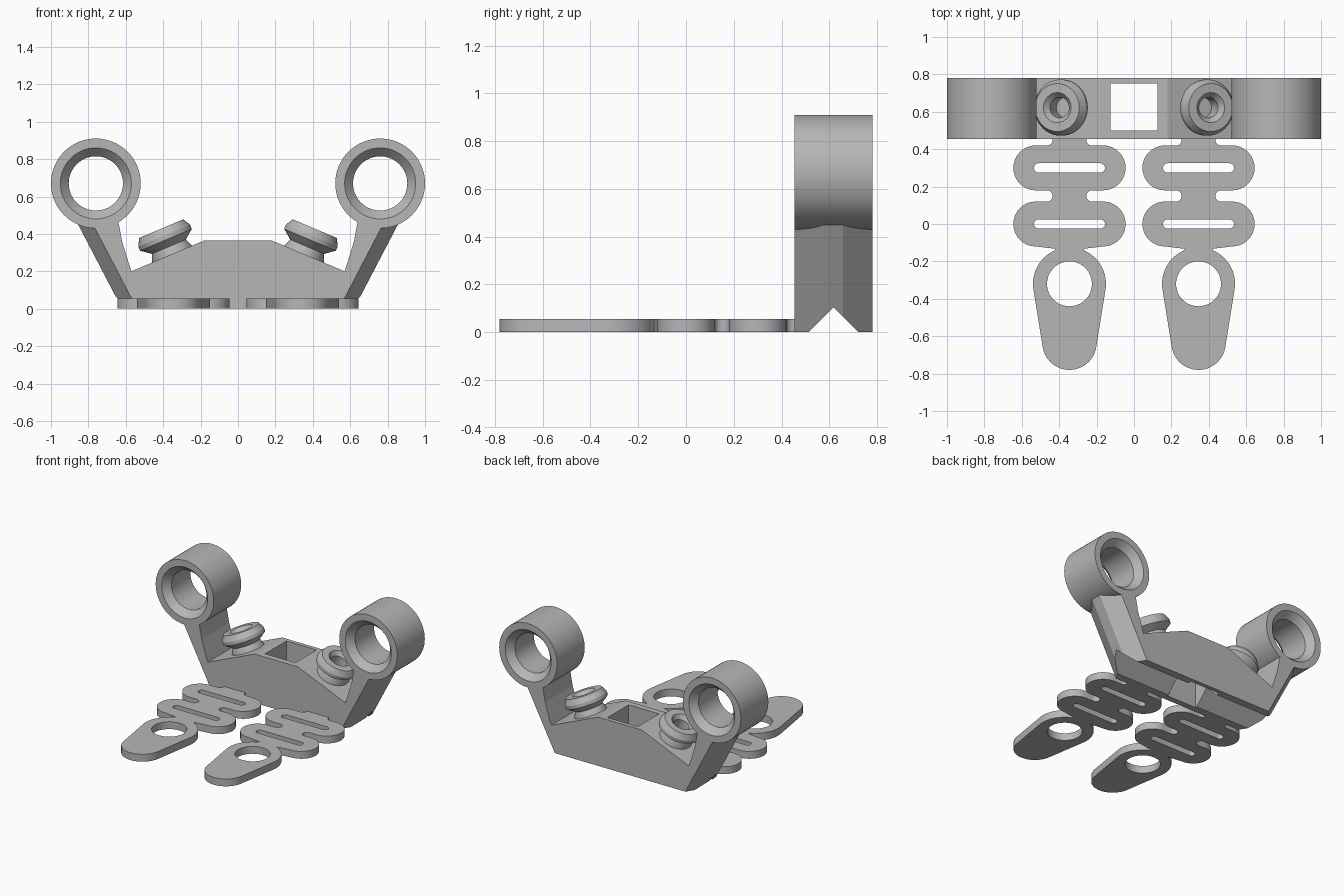
import bpy, bmesh
from math import sin, cos, radians, pi
from mathutils import Matrix

cube = bpy.data.objects.get("Cube")
if cube:
    bpy.data.objects.remove(cube, do_unlink=True)

grey = bpy.data.materials.new("light_grey")
grey.use_nodes = True
grey.diffuse_color = (0.47, 0.47, 0.47, 1)
grey.node_tree.nodes["Principled BSDF"].inputs["Base Color"].default_value = grey.diffuse_color

Y0, Y1 = 0.455, 0.78          # depth of the back frame
YC = (Y0 + Y1) / 2
SLOPE = radians(22.9)         # tilt of the shoulders and their pegs


def activate(ob):
    bpy.ops.object.select_all(action='DESELECT')
    ob.select_set(True)
    bpy.context.view_layer.objects.active = ob


def add_object(name, data):
    ob = bpy.data.objects.new(name, data)
    bpy.context.collection.objects.link(ob)
    data.materials.append(grey)
    return ob


def finish(name, bm):
    bmesh.ops.remove_doubles(bm, verts=bm.verts, dist=1e-5)
    bmesh.ops.recalc_face_normals(bm, faces=bm.faces)
    me = bpy.data.meshes.new(name)
    bm.to_mesh(me)
    bm.free()
    return add_object(name, me)


def smooth(ob):
    activate(ob)
    bpy.ops.object.shade_smooth_by_angle(angle=radians(25))


def loft(name, rings):
    """Solid through matching rings of 3D points, capped at both ends."""
    bm = bmesh.new()
    loops = [[bm.verts.new(p) for p in ring] for ring in rings]
    n = len(loops[0])
    for a, b in zip(loops, loops[1:]):
        for i in range(n):
            j = (i + 1) % n
            bm.faces.new((a[i], a[j], b[j], b[i]))
    bm.faces.new(loops[0])
    bm.faces.new(loops[-1])
    return finish(name, bm)


def lathe(name, profile, matrix, steps=64):
    """Turn (radius, height) points round z, then place the part."""
    bm = bmesh.new()
    vs = [bm.verts.new((r, 0, h)) for r, h in profile]
    es = [bm.edges.new(pair) for pair in zip(vs, vs[1:])]
    bmesh.ops.spin(bm, geom=vs + es, cent=(0, 0, 0), axis=(0, 0, 1),
                   angle=2 * pi, steps=steps)
    bmesh.ops.remove_doubles(bm, verts=bm.verts, dist=1e-5)
    bm.transform(matrix)
    ob = finish(name, bm)
    smooth(ob)
    return ob


def arc(cx, cy, r, a0, a1, n=20):
    angles = [radians(a0 + (a1 - a0) * i / n) for i in range(n + 1)]
    return [(cx + r * cos(a), cy + r * sin(a)) for a in angles]


def mirrored(half):
    return half + [(-x, y) for x, y in reversed(half)]


# Back frame: body and arms in one, with chamfered outer sides
def frame_ring(y, inset):
    half = [(0.62 - inset, 0), (0.86 - inset, 0.46), (0.64, 0.47),
            (0.62, 0.36), (0.57, 0.2), (0.18, 0.365)]
    return [(x, y, z) for x, z in mirrored(half)]


frame = loft("back_frame", [frame_ring(Y0, 0.08), frame_ring(YC - 0.04, 0),
                            frame_ring(YC + 0.04, 0), frame_ring(Y1, 0.08)])

# V groove along the underside and square hole through the middle
groove = loft("groove_cutter", [[(x, YC - 0.11, -0.005), (x, YC, 0.105),
                                 (x, YC + 0.11, -0.005)] for x in (-1, 1)])
hole = loft("hole_cutter", [[(-0.125, 0.5, z), (0.125, 0.5, z), (0.125, 0.75, z),
                             (-0.125, 0.75, z)] for z in (-0.1, 0.5)])
for cutter in (groove, hole):
    mod = frame.modifiers.new("cut", 'BOOLEAN')
    mod.operation = 'DIFFERENCE'
    mod.solver = 'EXACT'
    mod.object = cutter
    activate(frame)
    bpy.ops.object.modifier_apply(modifier=mod.name)
    bpy.data.objects.remove(cutter, do_unlink=True)

# Foot outline: rounded plate, then two looped strap sections
foot_half = (arc(0, -0.635, 0.145, -90, -9) + arc(0, -0.32, 0.195, -9, 64)
             + [(0.072, -0.133)]
             + arc(0.18, 0, 0.12, -90, 90) + arc(0.12, 0.15, 0.03, 270, 90, 10)
             + arc(0.18, 0.3, 0.12, -90, 90) + arc(0.12, 0.45, 0.03, 270, 180, 6)
             + [(0.09, 0.47)])


def slot(y):
    return mirrored(arc(0.165, y, 0.025, -90, 90, 10))


def foot(name, cx):
    cu = bpy.data.curves.new(name, 'CURVE')
    cu.dimensions = '2D'
    cu.fill_mode = 'BOTH'
    cu.extrude = 0.0275
    for pts in (mirrored(foot_half), slot(0), slot(0.3),
                arc(0, -0.32, 0.12, 0, 352.5, 47)):
        # Skip coincident neighbours so that the fill stays clean
        pts = [p for i, p in enumerate(pts)
               if abs(p[0] - pts[i - 1][0]) + abs(p[1] - pts[i - 1][1]) > 1e-5]
        sp = cu.splines.new('POLY')
        sp.points.add(len(pts) - 1)
        for point, (x, y) in zip(sp.points, pts):
            point.co = (x, y, 0, 1)
        sp.use_cyclic_u = True
    ob = add_object(name, cu)
    ob.location = (cx, 0, 0.0275)
    activate(ob)
    bpy.ops.object.convert(target='MESH')
    smooth(bpy.context.object)


ring_profile = [(0.24, -0.1625), (0.24, 0.1625), (0.19, 0.1625), (0.145, 0.1125),
                (0.145, -0.1125), (0.19, -0.1625), (0.24, -0.1625)]
peg_profile = [(0, -0.02), (0.115, -0.02), (0.115, 0.005), (0.098, 0.045),
               (0.15, 0.085), (0.15, 0.11), (0.128, 0.15), (0.08, 0.15),
               (0.055, 0.12), (0.055, 0.03), (0, 0.03)]

# Paired parts
for side, s in (("left", 1), ("right", -1)):
    lathe(side + "_arm_ring", ring_profile,
          Matrix.Translation((s * 0.76, YC, 0.67)) @ Matrix.Rotation(pi / 2, 4, 'X'))
    lathe(side + "_peg", peg_profile,
          Matrix.Translation((s * 0.352, YC + 0.005, 0.29))
          @ Matrix.Rotation(s * SLOPE, 4, 'Y'))
    foot(side + "_foot", s * 0.345)
